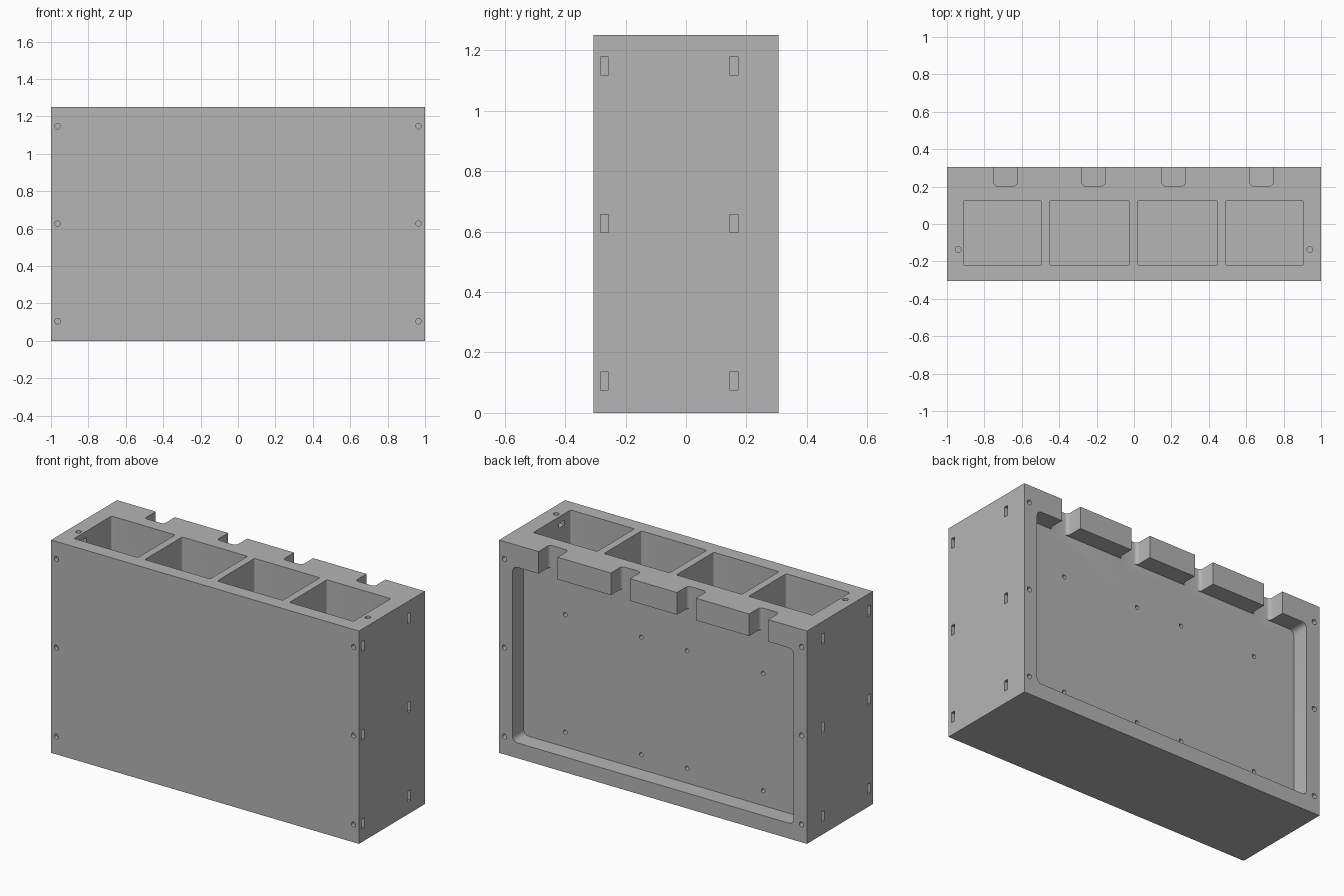
import bpy, bmesh, math
from mathutils import Matrix, Vector

old = bpy.data.objects.get("Cube")
if old:
    bpy.data.objects.remove(old, do_unlink=True)

HEIGHT, BACK = 1.25, 0.306

grey = bpy.data.materials.new("plain grey")
grey.use_nodes = True
grey.diffuse_color = (0.46, 0.46, 0.46, 1)
grey.node_tree.nodes["Principled BSDF"].inputs["Base Color"].default_value = (0.46, 0.46, 0.46, 1)


def box(bm, x, y, z, radius=0, axis=2):
    """Box from (low, high) ranges, edges along one axis rounded."""
    lo, hi = (Vector(v) for v in zip(x, y, z))
    m = Matrix.Translation((lo + hi) / 2) @ Matrix.Diagonal((*(hi - lo), 1))
    verts = bmesh.ops.create_cube(bm, size=1, matrix=m)["verts"]
    if radius:
        edges = {e for v in verts for e in v.link_edges
                 if abs((e.verts[0].co - e.verts[1].co).normalized()[axis]) > 0.9}
        bmesh.ops.bevel(bm, geom=list(edges), offset=radius, segments=4,
                        profile=0.5, affect='EDGES')


def hole(bm, centre, radius, depth, along_y=True):
    """Round bore centred on a point, along y or z."""
    m = Matrix.Translation(centre)
    if along_y:
        m = m @ Matrix.Rotation(math.pi / 2, 4, 'X')
    bmesh.ops.create_cone(bm, cap_ends=True, segments=20, radius1=radius,
                          radius2=radius, depth=depth, matrix=m)


def finish(bm, name):
    bmesh.ops.recalc_face_normals(bm, faces=bm.faces)
    mesh = bpy.data.meshes.new(name)
    bm.to_mesh(mesh)
    bm.free()
    mesh.materials.append(grey)
    obj = bpy.data.objects.new(name, mesh)
    bpy.context.collection.objects.link(obj)
    return obj


# Solid block
bm = bmesh.new()
box(bm, (-1, 1), (-BACK, BACK), (0, HEIGHT))
body = finish(bm, "storage_block")
bpy.context.view_layer.objects.active = body
body.select_set(True)


def cut(name, bm):
    cutter = finish(bm, name)
    cutter.hide_render = True
    mod = body.modifiers.new(name, 'BOOLEAN')
    mod.operation = 'DIFFERENCE'
    mod.solver = 'EXACT'
    mod.object = cutter
    bpy.ops.object.modifier_apply(modifier=mod.name)
    bpy.data.objects.remove(cutter, do_unlink=True)


# Four deep compartments open at the top
bm = bmesh.new()
for x in ((-0.91, -0.495), (-0.45, -0.025), (0.02, 0.445), (0.49, 0.905)):
    box(bm, x, (-0.222, 0.125), (0.09, 1.4), 0.008)
cut("compartments", bm)

# Shallow panel recess in the back
bm = bmesh.new()
box(bm, (-0.913, 0.913), (0.203, 0.4), (0.09, 1.12), 0.03, axis=1)
cut("back_recess", bm)

# Notches through the back top rail
bm = bmesh.new()
for x in (-0.687, -0.217, 0.212, 0.682):
    box(bm, (x - 0.062, x + 0.062), (0.203, 0.4), (1.05, 1.4), 0.02)
cut("rail_notches", bm)

# Small mounting holes in the recess
bm = bmesh.new()
for x in (-0.643, -0.149, 0.149, 0.643):
    for z in (0.177, 0.867):
        hole(bm, (x, 0.18, z), 0.012, 0.16)
cut("mounting_holes", bm)

# Screw bores and nut slots, front and back, both sides
bores, slots = bmesh.new(), bmesh.new()
for side in (-1, 1):
    for z in (0.105, 0.627, 1.148):
        hole(bores, (side * 0.965, -0.27, z), 0.0145, 0.14)
        hole(bores, (side * 0.965, 0.23, z), 0.0145, 0.24)
        for y in (-0.27, 0.158):
            box(slots, sorted((side * 0.933, side * 1.1)),
                (y - 0.0135, y + 0.0135), (z - 0.03, z + 0.03))
    # Top bores with slots opening into the end compartments
    hole(bores, (side * 0.94, -0.137, 1.22), 0.0155, 0.16, along_y=False)
    box(slots, sorted((side * 0.87, side * 0.967)), (-0.167, -0.107), (1.185, 1.212))
cut("screw_bores", bores)
cut("nut_slots", slots)

bpy.ops.object.shade_smooth_by_angle(angle=math.radians(30))
